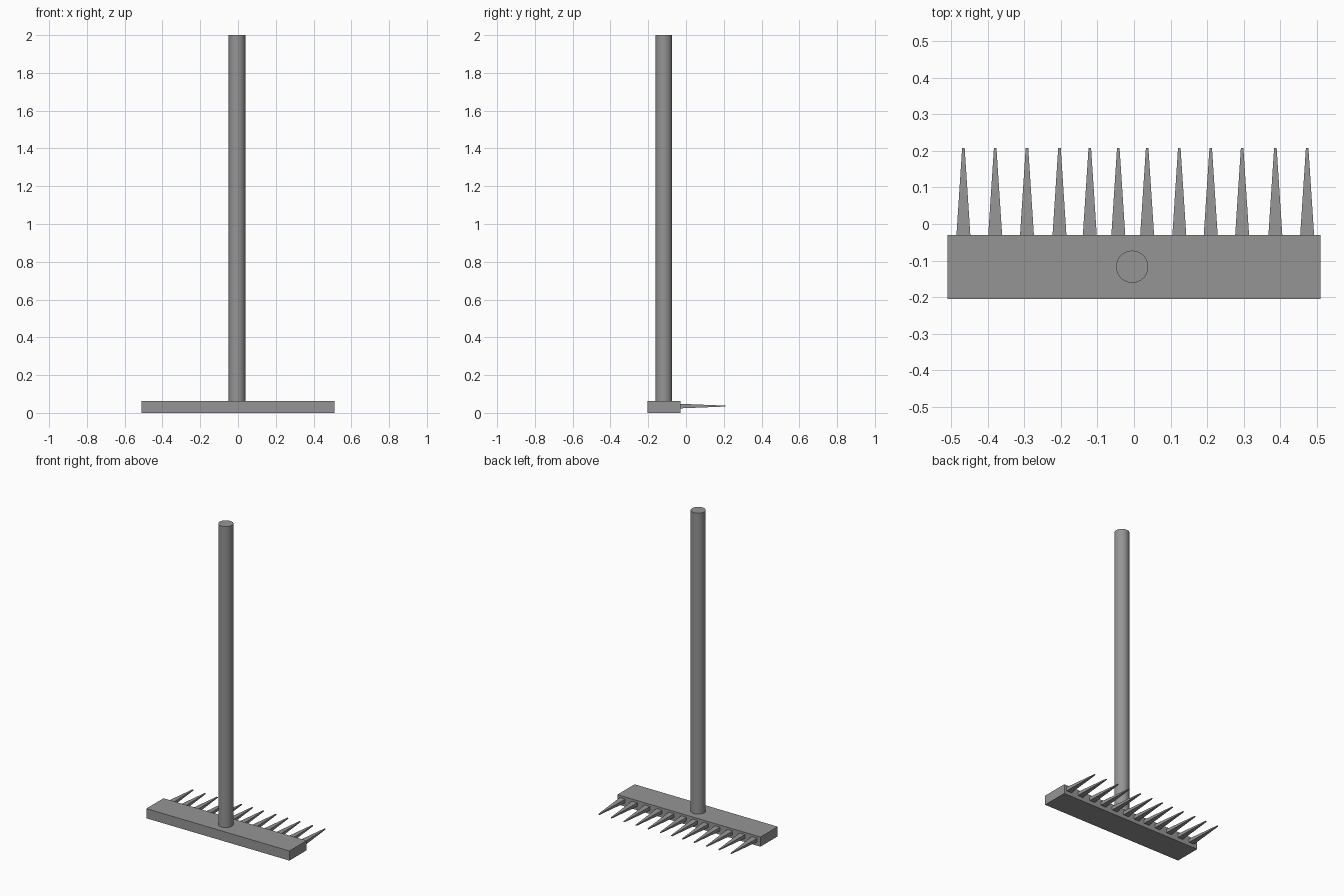
import bpy
import bmesh
from math import radians
from mathutils import Matrix

if "Cube" in bpy.data.objects:
    bpy.data.objects.remove(bpy.data.objects["Cube"], do_unlink=True)

grey = bpy.data.materials.new("plain_grey")
grey.use_nodes = True
colour = (0.3, 0.3, 0.3, 1)
grey.diffuse_color = colour
grey.node_tree.nodes["Principled BSDF"].inputs["Base Color"].default_value = colour


def add_part(name, bm):
    mesh = bpy.data.meshes.new(name)
    bmesh.ops.recalc_face_normals(bm, faces=bm.faces)
    bm.to_mesh(mesh)
    bm.free()
    mesh.materials.append(grey)
    obj = bpy.data.objects.new(name, mesh)
    bpy.context.collection.objects.link(obj)
    return obj


# Head bar
HEAD_BACK, HEAD_FRONT, HEAD_TOP = -0.03, -0.205, 0.062
bm = bmesh.new()
bmesh.ops.create_cube(bm, size=1)
bmesh.ops.scale(bm, vec=(1.02, HEAD_BACK - HEAD_FRONT, HEAD_TOP), verts=bm.verts)
bmesh.ops.translate(bm, vec=(0, (HEAD_BACK + HEAD_FRONT) / 2, HEAD_TOP / 2), verts=bm.verts)
add_part("head_bar", bm)

# Round handle standing on the bar
bm = bmesh.new()
height = 2 - HEAD_TOP
bmesh.ops.create_cone(bm, cap_ends=True, segments=48, radius1=0.044, radius2=0.044,
                      depth=height, matrix=Matrix.Translation((-0.005, -0.117, HEAD_TOP + height / 2)))
handle = add_part("handle", bm)
bpy.context.view_layer.objects.active = handle
handle.select_set(True)
bpy.ops.object.shade_smooth_by_angle(angle=radians(30))
handle.select_set(False)

# Tapered four-sided tines pointing backwards
TINE_X = (-0.467, -0.38, -0.293, -0.204, -0.121, -0.043,
          0.036, 0.124, 0.21, 0.296, 0.387, 0.474)
TINE_TIP, TINE_Z = 0.208, 0.036
for i, x in enumerate(TINE_X):
    bm = bmesh.new()
    bmesh.ops.create_cube(bm, size=1)
    for v in bm.verts:
        at_tip = v.co.y > 0
        width, depth = (0.007, 0.005) if at_tip else (0.038, 0.024)
        v.co = (x + v.co.x * width,
                TINE_TIP if at_tip else HEAD_BACK,
                TINE_Z + v.co.z * depth)
    add_part(f"tine_{i + 1}", bm)
